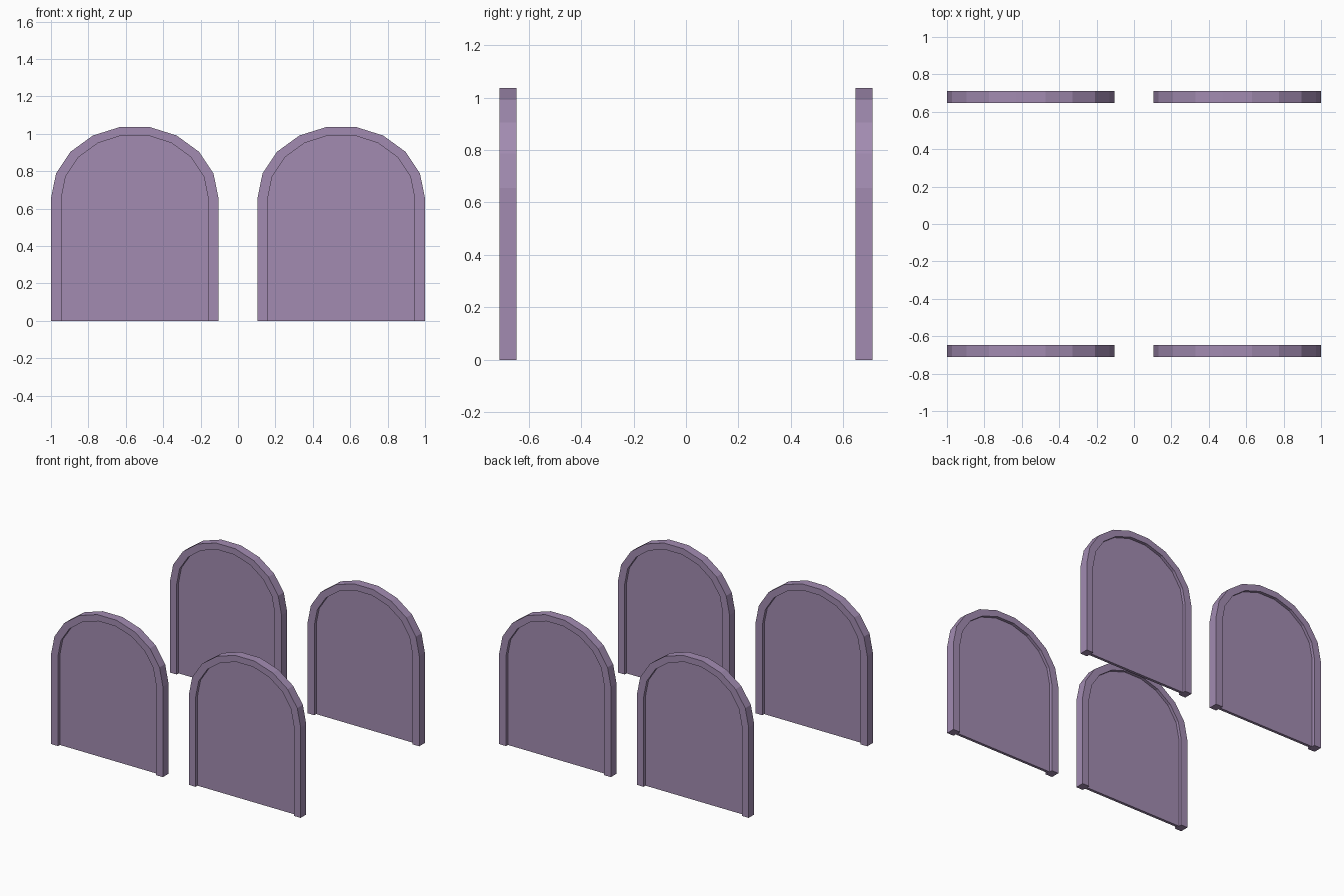
import bpy, bmesh
from math import cos, sin, pi

if "Cube" in bpy.data.objects:
    bpy.data.objects.remove(bpy.data.objects["Cube"])

BASE = 0.655      # height where the arch springs
SEGMENTS = 9

mat = bpy.data.materials.new("purple")
mat.diffuse_color = (0.36, 0.26, 0.44, 1)
mat.use_nodes = True
mat.node_tree.nodes["Principled BSDF"].inputs["Base Color"].default_value = mat.diffuse_color


def arch(half_width, rise):
    """Arch outline in x-z, from right foot over the top to left foot."""
    arc = [(half_width * cos(pi * i / SEGMENTS), BASE + rise * sin(pi * i / SEGMENTS))
           for i in range(SEGMENTS + 1)]
    return [(half_width, 0)] + arc + [(-half_width, 0)]


def extruded(name, faces, depth, location):
    """Extrude flat x-z polygons along y, centred on the location."""
    bm = bmesh.new()
    for pts in faces:
        bm.faces.new([bm.verts.new((x, -depth / 2, z)) for x, z in pts])
    bmesh.ops.remove_doubles(bm, verts=bm.verts, dist=1e-5)
    res = bmesh.ops.extrude_face_region(bm, geom=bm.faces[:], use_keep_orig=True)
    top = [v for v in res["geom"] if isinstance(v, bmesh.types.BMVert)]
    bmesh.ops.translate(bm, verts=top, vec=(0, depth, 0))
    bmesh.ops.recalc_face_normals(bm, faces=bm.faces[:])
    mesh = bpy.data.meshes.new(name)
    bm.to_mesh(mesh)
    bm.free()
    mesh.materials.append(mat)
    ob = bpy.data.objects.new(name, mesh)
    ob.location = location
    bpy.context.collection.objects.link(ob)


outer = arch(0.448, 0.388)
inner = arch(0.393, 0.342)
frame = [(outer[i], outer[i + 1], inner[i + 1], inner[i]) for i in range(len(outer) - 1)]

# Four arches: raised frame with a thin panel recessed on both sides
for side, x in (("left", -0.552), ("right", 0.552)):
    for end, y in (("front", -0.679), ("back", 0.679)):
        extruded(f"{end}_{side}_arch_frame", frame, 0.064, (x, y, 0))
        extruded(f"{end}_{side}_arch_panel", [inner], 0.02, (x, y, 0))
